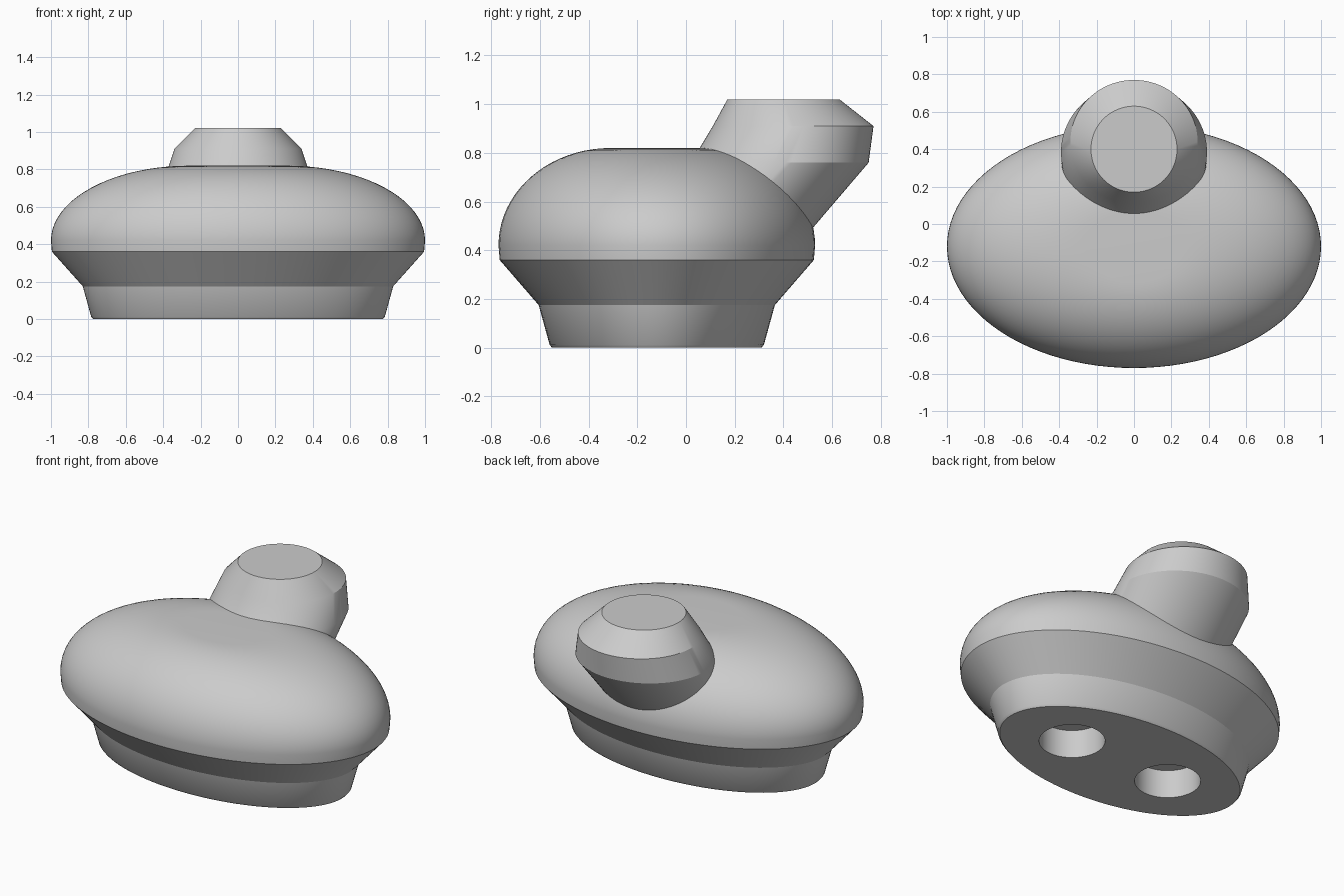
import bpy, bmesh, math

cube = bpy.data.objects.get("Cube")
if cube:
    bpy.data.objects.remove(cube, do_unlink=True)

grey = bpy.data.materials.new("plain grey")
grey.use_nodes = True
color = (0.6, 0.6, 0.6, 1)
grey.diffuse_color = color
grey.node_tree.nodes["Principled BSDF"].inputs["Base Color"].default_value = color


def loft(name, rings, sides=96):
    """Skin a stack of ellipses (centre y, z, x radius, y radius) and cap both ends."""
    bm = bmesh.new()
    loops = []
    for cy, z, rx, ry in rings:
        angles = [math.tau * i / sides for i in range(sides)]
        loops.append([bm.verts.new((rx * math.cos(a), cy + ry * math.sin(a), z)) for a in angles])
    for low, high in zip(loops, loops[1:]):
        for i in range(sides):
            j = (i + 1) % sides
            bm.faces.new((low[i], low[j], high[j], high[i]))
    bm.faces.new(loops[0][::-1])
    bm.faces.new(loops[-1])
    mesh = bpy.data.meshes.new(name)
    bm.to_mesh(mesh)
    bm.free()
    mesh.materials.append(grey)
    obj = bpy.data.objects.new(name, mesh)
    bpy.context.collection.objects.link(obj)
    return obj


def activate(obj):
    bpy.ops.object.select_all(action="DESELECT")
    obj.select_set(True)
    bpy.context.view_layer.objects.active = obj


# Body: flared foot, then a rounded dome ending in a small flat top
body_y = -0.12
profile = [(0, 0.775, 0.43), (0.012, 0.785, 0.44), (0.175, 0.83, 0.485), (0.36, 0.995, 0.645)]
steps = 20
for i in range(steps + 1):
    t = math.pi / 2 * i / steps
    profile.append((0.42 + 0.4 * math.sin(t), 0.26 + 0.74 * math.cos(t), 0.19 + 0.46 * math.cos(t)))
body = loft("body", [(body_y, z, rx, ry) for z, rx, ry in profile])

# Two blind sockets in the underside
for side in (-1, 1):
    cutter = loft("socket_cutter", [(body_y, -0.1, 0.18, 0.18), (body_y, 0.17, 0.18, 0.18)], 64)
    cutter.location.x = side * 0.34
    cutter.hide_render = True
    cut = body.modifiers.new("socket", "BOOLEAN")
    cut.operation = "DIFFERENCE"
    cut.solver = "EXACT"
    cut.object = cutter
    activate(body)
    bpy.ops.object.modifier_apply(modifier=cut.name)
    bpy.data.objects.remove(cutter, do_unlink=True)

# Neck: leans out over the back, then tapers to a flat round top
neck = loft("neck", [
    (0.11, 0.45, 0.37, 0.375),
    (0.385, 0.76, 0.39, 0.365),
    (0.44, 0.91, 0.34, 0.33),
    (0.40, 1.02, 0.23, 0.23),
])

for obj in (body, neck):
    activate(obj)
    bpy.ops.object.shade_smooth_by_angle(angle=math.radians(25))
